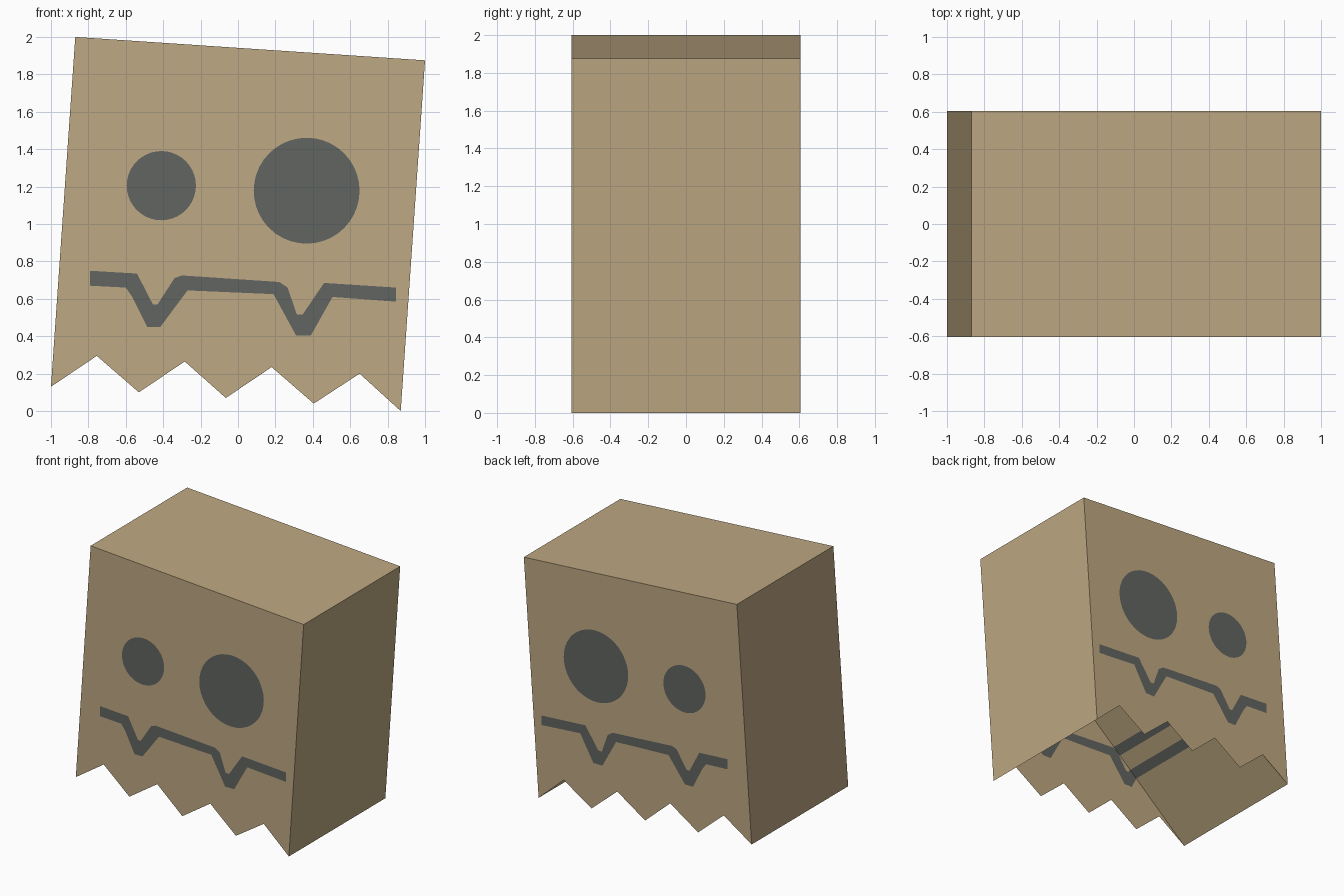
import bpy, math
from mathutils import Vector
from mathutils.geometry import delaunay_2d_cdt

if "Cube" in bpy.data.objects:
    bpy.data.objects.remove(bpy.data.objects["Cube"])

D = 0.605  # half depth


def material(name, rgb):
    m = bpy.data.materials.new(name)
    m.diffuse_color = (*rgb, 1)
    m.use_nodes = True
    m.node_tree.nodes["Principled BSDF"].inputs["Base Color"].default_value = m.diffuse_color
    return m


MATS = [material("brown_paper", (0.515, 0.392, 0.223)),
        material("dark_grey_paint", (0.122, 0.130, 0.122))]


def add_object(name, verts, faces, mat_ids):
    me = bpy.data.meshes.new(name)
    me.from_pydata(verts, [], faces)
    for m in MATS:
        me.materials.append(m)
    for p, i in zip(me.polygons, mat_ids):
        p.material_index = i
    ob = bpy.data.objects.new(name, me)
    bpy.context.collection.objects.link(ob)


def circle(cx, cz, r, n=40):
    return [(cx + r * math.cos(2 * math.pi * i / n),
             cz + r * math.sin(2 * math.pi * i / n)) for i in range(n)]


# Tilted bag outline with torn bottom edge (x, z), counter-clockwise
outline = [(-1, .13), (-.755, .295), (-.53, .10), (-.285, .265), (-.065, .07),
           (.18, .235), (.405, .04), (.65, .20), (.87, 0), (1, 1.875), (-.87, 2)]

# Painted mouth with two fangs: lower edge, then upper edge back
mouth = [(-.79, .67), (-.60, .66), (-.565, .61), (-.485, .45), (-.415, .45),
         (-.27, .645), (.19, .625), (.31, .405), (.39, .405), (.505, .61), (.845, .585),
         (.845, .66), (.46, .685), (.345, .515), (.315, .515), (.265, .66), (.22, .69),
         (-.30, .725), (-.34, .71), (-.43, .57), (-.455, .57), (-.54, .735), (-.79, .75)]
eyes = [circle(-.41, 1.205, .185), circle(.367, 1.178, .283)]

# Front and back walls: outline triangulated with the painted shapes cut in
pts, loops = [], []
for loop in [outline, mouth] + eyes:
    loops.append(list(range(len(pts), len(pts) + len(loop))))
    pts += [Vector(p) for p in loop]
v2, _, tris, _, _, src = delaunay_2d_cdt(pts, [], loops, 1, 1e-5)
paint = [1 if any(s > 0 for s in f) else 0 for f in src]
for name, y in (("front_wall", -D), ("back_wall", D)):
    faces = [t if y < 0 else t[::-1] for t in tris]
    add_object(name, [(p.x, y, p.y) for p in v2], faces, paint)


# Plain panels spanning the depth between two outline points
def panel(name, points, mat_ids):
    verts = [(x, y, z) for x, z in points for y in (-D, D)]
    faces = [(2 * i, 2 * i + 1, 2 * i + 3, 2 * i + 2) for i in range(len(points) - 1)]
    add_object(name, verts, faces, mat_ids)


panel("right_wall", [(1, 1.875), (.87, 0)], [0])
panel("left_wall", [(-1, .13), (-.87, 2)], [0])
panel("top_wall", [(-.87, 2), (1, 1.875)], [0])

# Inner diagonal panel, with paint bands where it crosses mouth and eye
xs = [-1, -.53, -.47, -.37, -.31, .125, .53, 1]
panel("inner_diagonal_panel", [(x, .13 + .8725 * (x + 1)) for x in xs][::-1],
      [0, 1, 0, 1, 0, 1, 0])
